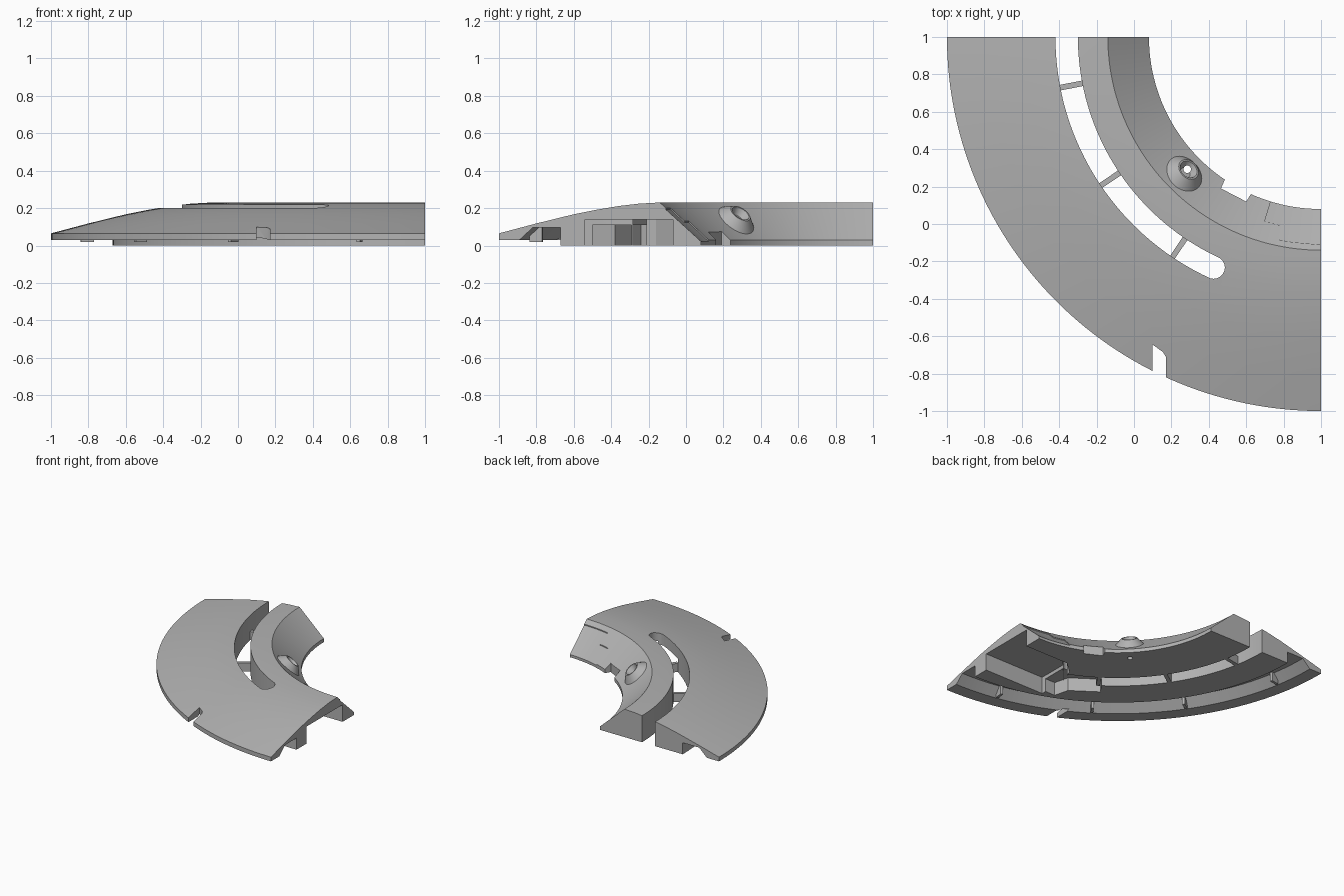
import bpy, bmesh, math
from mathutils import Vector, Matrix

if "Cube" in bpy.data.objects:
    bpy.data.objects.remove(bpy.data.objects["Cube"])

CX, CY = 1.0, 1.0   # centre of the quarter ring

grey = bpy.data.materials.new("plain_grey")
grey.diffuse_color = (0.45, 0.45, 0.45, 1)
grey.use_nodes = True
grey.node_tree.nodes["Principled BSDF"].inputs["Base Color"].default_value = grey.diffuse_color


def finish(name, bm):
    bmesh.ops.recalc_face_normals(bm, faces=bm.faces)
    me = bpy.data.meshes.new(name)
    bm.to_mesh(me)
    bm.free()
    ob = bpy.data.objects.new(name, me)
    bpy.context.collection.objects.link(ob)
    me.materials.append(grey)
    return ob


def sector(name, profile, a0, a1, steps):
    """Closed (radius, z) profile swept around the ring centre."""
    bm = bmesh.new()
    rings = []
    for i in range(steps + 1):
        a = math.radians(a0 + (a1 - a0) * i / steps)
        rings.append([bm.verts.new((CX + r * math.cos(a), CY + r * math.sin(a), z)) for r, z in profile])
    n = len(profile)
    for p, q in zip(rings, rings[1:]):
        for j in range(n):
            k = (j + 1) % n
            bm.faces.new((p[j], p[k], q[k], q[j]))
    bm.faces.new(rings[0])
    bm.faces.new(rings[-1][::-1])
    return finish(name, bm)


def prism(name, outline, z0, z1):
    bm = bmesh.new()
    lo = [bm.verts.new((x, y, z0)) for x, y in outline]
    hi = [bm.verts.new((x, y, z1)) for x, y in outline]
    n = len(outline)
    bm.faces.new(lo[::-1])
    bm.faces.new(hi)
    for j in range(n):
        k = (j + 1) % n
        bm.faces.new((lo[j], lo[k], hi[k], hi[j]))
    return finish(name, bm)


def cone(name, r0, r1, depth, matrix):
    bm = bmesh.new()
    bmesh.ops.create_cone(bm, cap_ends=True, segments=40, radius1=r0, radius2=r1, depth=depth, matrix=matrix)
    return finish(name, bm)


def cut(target, cutter, keep=False):
    m = target.modifiers.new("cut", 'BOOLEAN')
    m.operation, m.solver, m.object = 'DIFFERENCE', 'EXACT', cutter
    bpy.context.view_layer.objects.active = target
    bpy.ops.object.modifier_apply(modifier=m.name)
    if not keep:
        bpy.data.objects.remove(cutter)


def polar(r, deg):
    a = math.radians(deg)
    return CX + r * math.cos(a), CY + r * math.sin(a)


def radial_bar(name, deg, r0, r1, width, z0, z1):
    a = math.radians(deg)
    t = Vector((-math.sin(a), math.cos(a))) * width / 2
    p, q = Vector(polar(r0, deg)), Vector(polar(r1, deg))
    return prism(name, [p - t, q - t, q + t, p + t], z0, z1)


# Main ramped ring with hollow under the outer rim
body = sector("ramp_body", [
    (2.0, 0.03), (2.0, 0.065), (1.8, 0.118), (1.6, 0.167), (1.48, 0.191), (1.36, 0.211),
    (1.25, 0.224), (1.14, 0.23), (0.92, 0.03), (0.92, 0.0), (1.67, 0.0),
    (1.67, 0.095), (1.82, 0.095), (1.89, 0.03)], 180, 270, 60)

# Curved slot with a rounded end
cut(body, sector("slot_cutter", [(1.30, -0.1), (1.42, -0.1), (1.42, 0.4), (1.30, 0.4)], 178, 245, 44))
ex, ey = polar(1.36, 245)
cut(body, cone("slot_end_cutter", 0.0603, 0.0603, 0.5, Matrix.Translation((ex, ey, 0.15))))

# Notches in the outer rim and the inner foot
cut(body, prism("rim_notch_cutter", [(0.10, -0.95), (0.17, -0.95), (0.17, -0.71), (0.155, -0.685), (0.10, -0.645)], -0.1, 0.4))
cut(body, prism("foot_notch_cutter", [(0.50, 0.27), (0.465, 0.19), (0.60, 0.12), (0.65, 0.20)], -0.1, 0.4))

# Stepped pockets under the end
cut(body, prism("main_pocket_cutter", [(1.1, -0.54), (1.1, -0.07), (0.60, -0.07), (0.50, -0.16), (0.45, -0.30), (0.45, -0.54)], -0.1, 0.14))
cut(body, prism("side_pocket_cutter", [(0.5, -0.50), (0.5, -0.36), (0.42, -0.24), (0.2, -0.14), (0.13, -0.24), (0.33, -0.38), (0.36, -0.50)], -0.1, 0.11))

# Shallow panel sunk into the inner slope
def slope(r):
    return 0.03 + (r - 0.92) * 0.2 / 0.22 - 0.008

for a0, r in ((253, 1.03), (258, 1.107)):
    cut(body, sector("panel_cutter", [(0.9, slope(0.9)), (r, slope(r)), (r, 0.4), (0.9, 0.4)], a0, 272, 14))

# Flared boss on the slope with a drilled hole
axis = Vector((0.2 * math.sqrt(0.5), 0.2 * math.sqrt(0.5), 0.22)).normalized()
turn = axis.to_track_quat('Z', 'Y').to_matrix().to_4x4()
base = Vector((0.268, 0.268, 0.135))


def on_slope(h):
    return Matrix.Translation(base + axis * h) @ turn


boss = cone("slope_boss", 0.118, 0.06, 0.06, on_slope(0.02))
cut(boss, cone("boss_recess_cutter", 0.03, 0.052, 0.04, on_slope(0.0321)))
drill = cone("drill_cutter", 0.02, 0.02, 0.8, Matrix.Translation((0.285, 0.293, 0.1)))
cut(boss, drill, keep=True)
cut(body, drill)

# Spokes across the slot and gussets under the rim
for i, deg in enumerate((191, 214, 236)):
    radial_bar(f"slot_spoke_{i + 1}", deg, 1.295, 1.425, 0.03, 0.0, 0.07)
for i, deg in enumerate((190, 214, 236, 259)):
    radial_bar(f"rim_gusset_{i + 1}", deg, 1.80, 1.87, 0.02, 0.02, 0.098)

# Smooth the curves and keep the edges sharp
for ob in list(bpy.context.scene.objects):
    bpy.ops.object.select_all(action='DESELECT')
    ob.select_set(True)
    bpy.context.view_layer.objects.active = ob
    bpy.ops.object.shade_smooth_by_angle(angle=math.radians(25))
